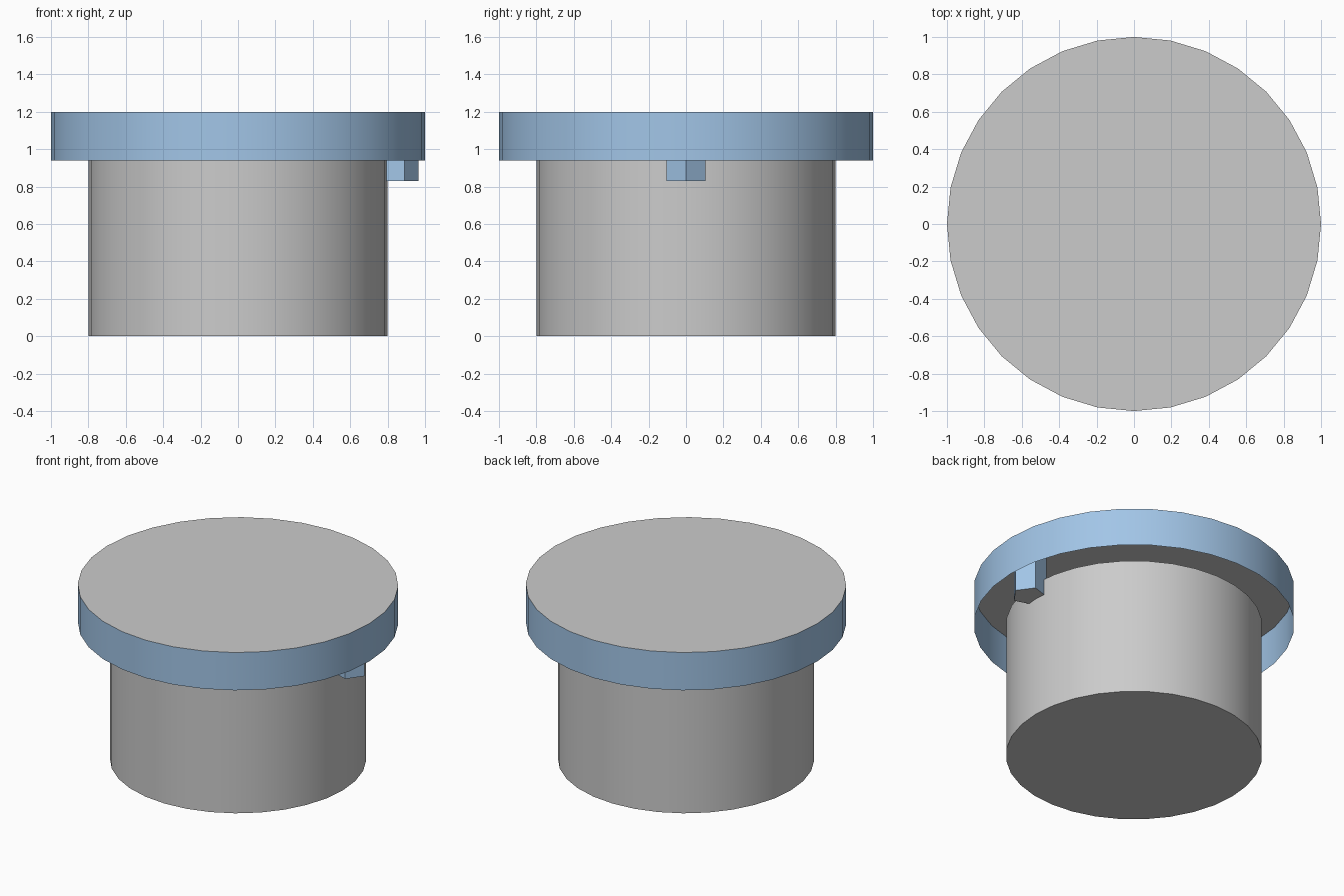
import bpy
from math import radians

if "Cube" in bpy.data.objects:
    bpy.data.objects.remove(bpy.data.objects["Cube"])

blue = bpy.data.materials.new("blue")
blue.diffuse_color = (0.36, 0.56, 0.80, 1)
blue.use_nodes = True
blue.node_tree.nodes["Principled BSDF"].inputs["Base Color"].default_value = blue.diffuse_color


def tube(name, radius, z0, z1, sides=32, x=0.0, fill='NOTHING', mat=None):
    bpy.ops.mesh.primitive_cylinder_add(
        vertices=sides, radius=radius, depth=z1 - z0, end_fill_type=fill,
        location=(x, 0, (z0 + z1) / 2), rotation=(0, 0, radians(-90)))
    ob = bpy.context.object
    ob.name = name
    if mat:
        ob.data.materials.append(mat)
    bpy.ops.object.shade_smooth_by_angle(angle=radians(30))
    return ob


def disc(name, radius, z, sides=32, x=0.0, down=False):
    bpy.ops.mesh.primitive_circle_add(
        vertices=sides, radius=radius, fill_type='NGON',
        location=(x, 0, z), rotation=(0, 0, radians(-90)))
    ob = bpy.context.object
    ob.name = name
    if down:
        ob.data.flip_normals()
    return ob


# Main plug body
tube("body", 0.80, 0.0, 0.94, fill='NGON')

# Cap: flat grey lid with an open blue skirt hanging below it
disc("cap_lid", 1.0, 1.20)
tube("cap_skirt", 1.0, 0.94, 1.20, mat=blue)

# Five-sided locating peg under the lid, pointing to the right
tube("peg", 0.11, 0.83, 1.20, sides=5, x=0.855, mat=blue)
disc("peg_end", 0.11, 0.83, sides=5, x=0.855, down=True)
